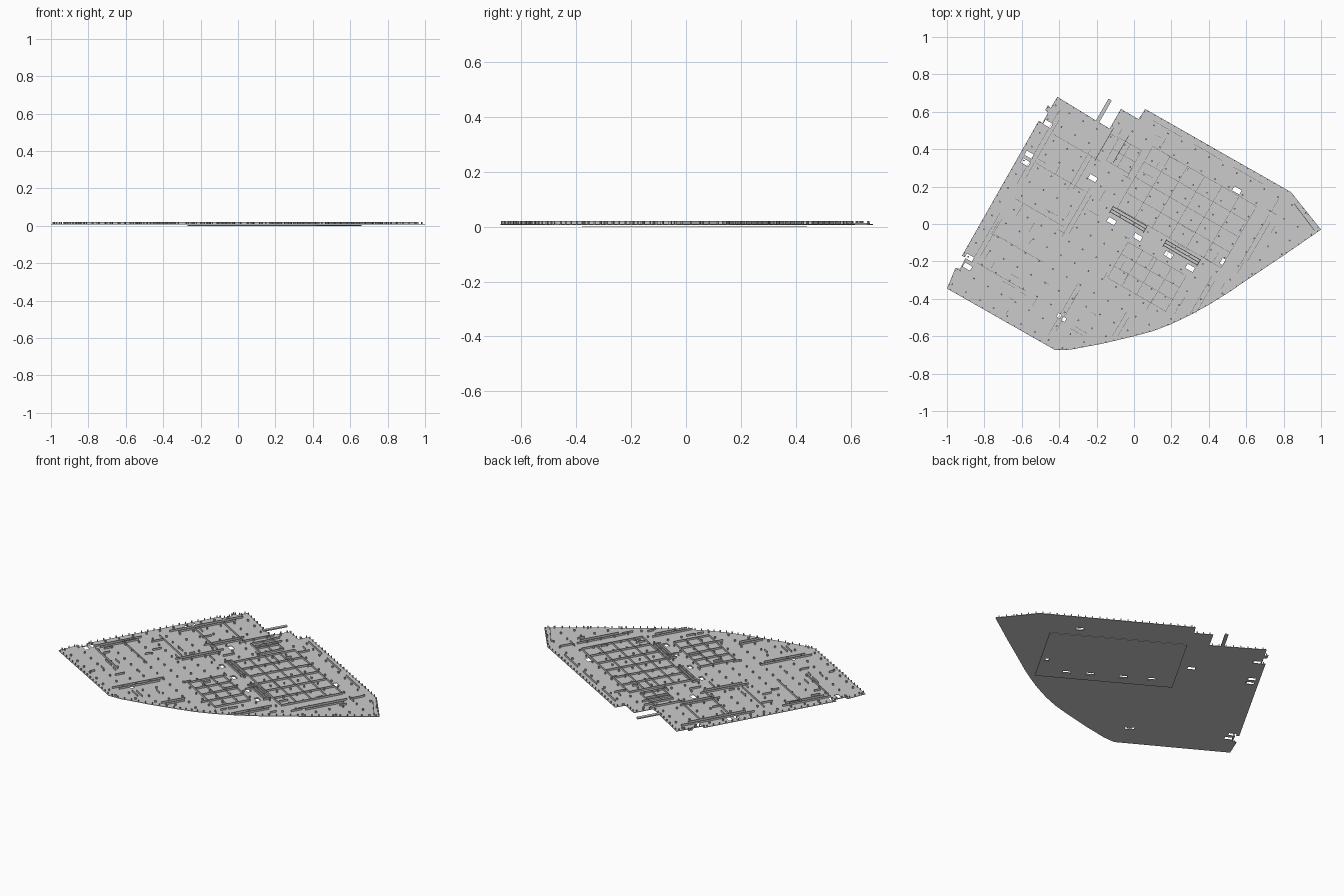
import bpy, bmesh, math, random
from mathutils import Vector, Matrix

if "Cube" in bpy.data.objects:
    bpy.data.objects.remove(bpy.data.objects["Cube"])

random.seed(4)
ANG = math.radians(-30)                       # the plan grid is turned 30 degrees
E1 = Vector((math.cos(ANG), math.sin(ANG)))
E2 = Vector((-E1.y, E1.x))
Z0, Z1, ZT = 0.006, 0.009, 0.021              # slab underside, slab top, wall top

OUTLINE = [(-1, -.345), (-.42, -.675), (-.34, -.672), (-.17, -.64), (0, -.6), (.1, -.573),
           (.2, -.535), (.3, -.487), (.4, -.432), (.5, -.37), (.6, -.302), (.7, -.235),
           (.8, -.168), (1, -.03), (.84, .17), (.06, .615), (.025, .56), (-.07, .615),
           (-.13, .51), (-.195, .548), (-.41, .68), (-.445, .62), (-.46, .635), (-.475, .61),
           (-.46, .595), (-.49, .54), (-.51, .552), (-.53, .515), (-.92, -.17), (-.90, -.18),
           (-.93, -.24), (-.955, -.235), (-.965, -.26)]


def to_grid(p):
    v = Vector(p)
    return v.dot(E1), v.dot(E2)


def inside(a, b, pts):
    p, hit = E1 * a + E2 * b, False
    for (x1, y1), (x2, y2) in zip(pts, pts[1:] + pts[:1]):
        if (y1 > p.y) != (y2 > p.y) and p.x < (x2 - x1) * (p.y - y1) / (y2 - y1) + x1:
            hit = not hit
    return hit


def add_box(bm, a, b, la, lb, z0, z1):
    """Box centred on grid position a, b."""
    c = E1 * a + E2 * b
    m = (Matrix.Translation((c.x, c.y, (z0 + z1) / 2)) @ Matrix.Rotation(ANG, 4, 'Z')
         @ Matrix.Diagonal((la, lb, z1 - z0, 1)))
    bmesh.ops.create_cube(bm, size=1, matrix=m)


def finish(bm, name):
    bmesh.ops.recalc_face_normals(bm, faces=bm.faces)
    me = bpy.data.meshes.new(name)
    bm.to_mesh(me)
    bm.free()
    ob = bpy.data.objects.new(name, me)
    bpy.context.collection.objects.link(ob)
    return ob


def cut(ob, cutter):
    mod = ob.modifiers.new("openings", 'BOOLEAN')
    mod.operation, mod.solver, mod.object = 'DIFFERENCE', 'EXACT', cutter
    bpy.context.view_layer.update()
    dg = bpy.context.evaluated_depsgraph_get()
    me = bpy.data.meshes.new_from_object(ob.evaluated_get(dg))
    ob.modifiers.clear()
    ob.data = me


# floor slab from the plan outline
bm = bmesh.new()
face = bm.faces.new([bm.verts.new((x, y, Z0)) for x, y in OUTLINE])
ext = bmesh.ops.extrude_face_region(bm, geom=[face])
bmesh.ops.translate(bm, vec=(0, 0, Z1 - Z0), verts=[v for v in ext["geom"] if isinstance(v, bmesh.types.BMVert)])
floor = finish(bm, "floor_slab")

# lowered slab below the central block
bm = bmesh.new()
add_box(bm, .154, .124, .79, .49, 0, .003)
under = finish(bm, "lower_slab")

# shaft and stair openings
HOLES = [(-.46, .535), (-.56, .37), (-.58, .33), (-.88, -.18), (-.89, -.228), (-.22, .245),
         (-.12, .015), (.02, -.07), (.185, -.165), (.3, -.235), (.55, .18)]
bm = bmesh.new()
for h in HOLES:
    a, b = to_grid(h)
    add_box(bm, a, b, .045, .026, -.02, .05)
for h in [(.475, -.2), (-.4, -.49), (-.375, -.51)]:
    a, b = to_grid(h)
    add_box(bm, a, b, .02, .035 if h[0] > 0 else .022, -.02, .05)
cutter = finish(bm, "opening_cutter")
cutter.hide_render = True
cut(floor, cutter)
cut(under, cutter)
bpy.data.objects.remove(cutter)

# columns on the regular plan grid
bm = bmesh.new()
S = .085
for i in range(-9, 12):
    for j in range(-10, 8):
        a, b = i * S, j * S
        if inside(a, b, OUTLINE):
            add_box(bm, a, b, .008, .008, Z1, ZT)
finish(bm, "columns")

# facade posts around the perimeter
bm = bmesh.new()
for p, q in zip(OUTLINE, OUTLINE[1:] + OUTLINE[:1]):
    p, q = Vector(p), Vector(q)
    n = max(1, round((q - p).length / .04))
    inward = Vector((-(q - p).y, (q - p).x)).normalized() * .004
    for k in range(n):
        a, b = to_grid(p.lerp(q, (k + .5) / n) + inward)
        add_box(bm, a, b, .005, .005, Z1, ZT)
finish(bm, "facade_posts")

# thin partition walls
bm = bmesh.new()
T = .0012


def wall(a, b, length, along_a):
    add_box(bm, a, b, length if along_a else T, T if along_a else length, Z1, ZT)


def room_grid(a0, a1, b0, b1, na, nb):
    for i in range(na + 1):
        wall(a0 + (a1 - a0) * i / na, (b0 + b1) / 2, b1 - b0, False)
    for j in range(nb + 1):
        wall((a0 + a1) / 2, b0 + (b1 - b0) * j / nb, a1 - a0, True)


room_grid(-.12, .52, .03, .41, 6, 4)          # large room block
room_grid(.02, .38, -.32, -.1, 4, 3)          # small room block
room_grid(-.3, -.16, .22, .36, 2, 2)          # entrance rooms
for b in (-.6, -.42, -.2, .02, .2):           # long cross walls
    wall(-.47, b, .3, True)
for a, b, l in [(-.1, -.58, .32), (-.65, -.45, .3), (-.65, .1, .45), (-.3, -.1, .3),
                (.5, -.15, .25), (.6, .25, .3), (-.4, .1, .25), (.2, -.5, .15)]:
    wall(a, b, l, False)
    wall(a + .025, b, l * .8, False)
for a in (-.1, .15, .4):                      # walls near the straight long edge
    wall(a, .53, .18, True)
for _ in range(70):                           # short scattered partitions
    a, b = random.uniform(-.66, .75), random.uniform(-.75, .52)
    along = random.random() < .5
    l = random.uniform(.03, .08)
    if all(inside(a + s * l * along, b + s * l * (not along), OUTLINE) for s in (-1, 1)):
        wall(a, b, l, along)
finish(bm, "partition_walls")

# stair flanks beside the central openings
bm = bmesh.new()
for c in [(-.03, .025), (.255, -.155)]:
    a, b = to_grid(c)
    for db in (-.014, .002, .018):
        add_box(bm, a, b + db, .21, .004, Z1, ZT)
    for da in (-.105, .105):
        add_box(bm, a + da, b, .004, .045, Z1, ZT)
finish(bm, "stair_flanks")

# entrance canopy bar and recess walls on the long edge
bm = bmesh.new()
a, b = to_grid((-.165, .6))
add_box(bm, a, b, .02, .15, Z0, Z1 + .004)
for c, l in [((-.16, .425), .2), ((-.07, .40), .17)]:
    a, b = to_grid(c)
    add_box(bm, a, b, .003, l, Z1, ZT)
finish(bm, "entrance_bar")

# corner room partition at the pointed end
bm = bmesh.new()
p, q = Vector((.855, .11)), Vector((.965, -.035))
d = q - p
m = (Matrix.Translation(((p.x + q.x) / 2, (p.y + q.y) / 2, (Z1 + ZT) / 2))
     @ Matrix.Rotation(math.atan2(d.y, d.x), 4, 'Z') @ Matrix.Diagonal((d.length, .003, ZT - Z1, 1)))
bmesh.ops.create_cube(bm, size=1, matrix=m)
finish(bm, "corner_partition")
